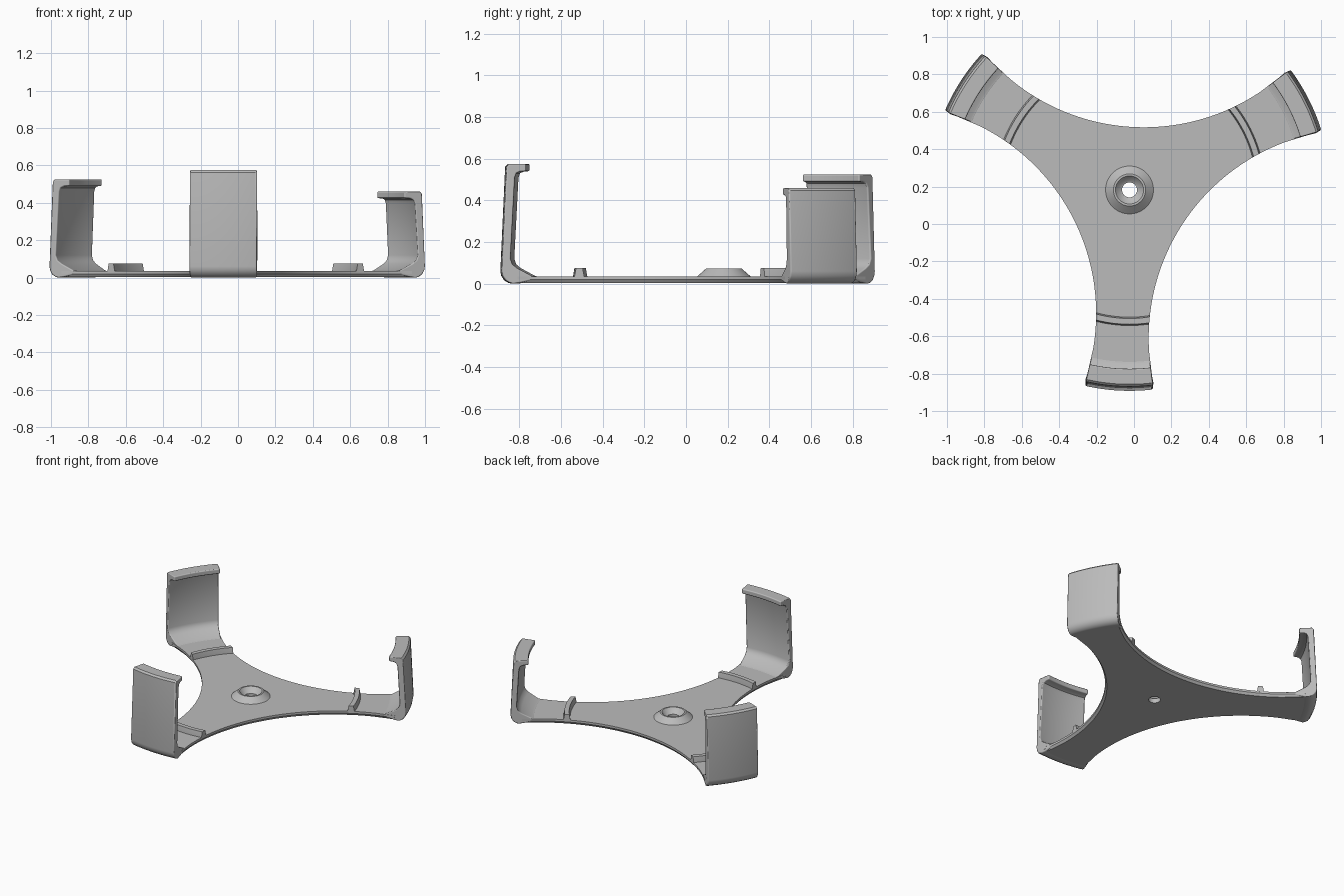
import bpy
import bmesh
from math import sin, cos, sqrt, pi, radians, asin, atan2

if "Cube" in bpy.data.objects:
    bpy.data.objects.remove(bpy.data.objects["Cube"], do_unlink=True)

HUB = (-0.024, 0.182)       # centre of the three arms
ARC_DIST, ARC_R = 1.455, 1.118   # concave arcs between the arms
ARM_HALF = 0.18
PLATE_TOP = 0.035

grey = bpy.data.materials.new("light_grey")
grey.use_nodes = True
colour = (0.5, 0.5, 0.5, 1)
grey.diffuse_color = colour
grey.node_tree.nodes["Principled BSDF"].inputs["Base Color"].default_value = colour


def finish(name, bm, bevel=0):
    bmesh.ops.recalc_face_normals(bm, faces=bm.faces)
    mesh = bpy.data.meshes.new(name)
    bm.to_mesh(mesh)
    bm.free()
    obj = bpy.data.objects.new(name, mesh)
    bpy.context.collection.objects.link(obj)
    mesh.materials.append(grey)
    bpy.ops.object.select_all(action="DESELECT")
    obj.select_set(True)
    bpy.context.view_layer.objects.active = obj
    bpy.ops.object.shade_smooth_by_angle(angle=radians(32))
    if bevel:
        mod = obj.modifiers.new("soft_edges", "BEVEL")
        mod.width = bevel
        mod.segments = 3
        mod.limit_method = "ANGLE"
        mod.angle_limit = radians(50)
        mod.harden_normals = True
    return obj


def loft(bm, rings, closed=True):
    """Join equal point rings with quads; each ring is a closed loop."""
    loops = [[bm.verts.new(p) for p in ring] for ring in rings]
    pairs = list(zip(loops, loops[1:] + loops[:1])) if closed else list(zip(loops, loops[1:]))
    for a, b in pairs:
        for i in range(len(a)):
            j = (i + 1) % len(a)
            bm.faces.new((a[i], a[j], b[j], b[i]))
    return loops


def half_width(r):
    """Half width of an arm at distance r from the hub."""
    along = r
    for _ in range(4):
        w = ARC_DIST * sin(pi / 3) - sqrt(ARC_R ** 2 - (along - ARC_DIST / 2) ** 2)
        w = min(w, ARM_HALF)
        along = sqrt(r * r - w * w)
    return w


def sweep(name, profile, direction, bevel=0, steps=16):
    """Sweep an (r, z) profile around the hub across the width of an arm."""
    rings = []
    for k in range(steps + 1):
        t = 2 * k / steps - 1
        ring = []
        for r, z in profile:
            a = direction + t * asin(half_width(r) / r)
            ring.append((HUB[0] + r * cos(a), HUB[1] + r * sin(a), z))
        rings.append(ring)
    bm = bmesh.new()
    loops = loft(bm, rings, closed=False)
    bm.faces.new(loops[0])
    bm.faces.new(loops[-1])
    return finish(name, bm, bevel)


def outline(inset):
    """Plan of the plate as points relative to the hub."""
    pts = []
    limit = radians(43.3)
    for arm in ARMS:
        mid = arm + pi / 3
        side = []
        for k in range(41):
            a = mid + pi + limit * (1 - k / 20)
            side.append((ARC_DIST * cos(mid) + (ARC_R + inset) * cos(a),
                         ARC_DIST * sin(mid) + (ARC_R + inset) * sin(a)))
        pts += side
        # rounded arm end
        x, y = side[-1]
        r, start, tip = sqrt(x * x + y * y), atan2(y, x), arm + 2 * pi / 3
        half = (tip - start + pi) % (2 * pi) - pi
        for k in range(1, 8):
            a = tip - half * (1 - k / 4)
            pts.append((r * cos(a), r * sin(a)))
    return pts


def circle(r, z, angles):
    return [(HUB[0] + r * cos(a), HUB[1] + r * sin(a), z) for a in angles]


ARMS = [radians(27 + 120 * k) for k in range(3)]

# Three-armed plate with a chamfered lower edge and a central hole
plan = outline(0)
angles = [atan2(y, x) for x, y in plan]
rings = [circle(0.04, PLATE_TOP, angles)]
for inset, z in ((0, PLATE_TOP), (0, 0.02), (0.012, 0.003)):
    rings.append([(HUB[0] + x, HUB[1] + y, z) for x, y in outline(inset)])
rings.append(circle(0.04, 0.003, angles))
bm = bmesh.new()
loft(bm, rings)
finish("base_plate", bm)

# Countersunk boss around the hole
around = [2 * pi * k / 64 for k in range(64)]
boss = [(0.128, 0.03), (0.128, PLATE_TOP), (0.086, 0.072), (0.075, 0.072),
        (0.05, 0.04), (0.041, 0.036), (0.041, 0.03)]
bm = bmesh.new()
loft(bm, [circle(r, z, around) for r, z in boss])
finish("screw_boss", bm)

# Hooked clips of different heights, and a low rib across each arm
names = ("left", "right", "front")
for name, arm, top in zip(names, ARMS, (0.46, 0.525, 0.575)):
    lean = 0.045 * (top - 0.06)
    outer, inner = 1.074 - lean, 1.034 - lean
    clip = [
        (0.915, 0.02), (0.915, PLATE_TOP), (0.93, 0.038), (1.0, 0.075),
        (1.022, 0.093), (1.032, 0.12),
        (inner, top - 0.065), (inner - 0.008, top - 0.045), (inner - 0.025, top - 0.037),
        (0.956, top - 0.035), (0.956, top),
        (outer - 0.012, top), (outer, top - 0.012),
        (1.074, 0.06), (1.07, 0.038), (1.056, 0.016), (1.036, 0.004), (1.02, 0), (0.99, 0.003),
    ]
    sweep(name + "_clip", clip, arm, bevel=0.008)
    rib = [(0.68, 0.03), (0.68, PLATE_TOP), (0.687, 0.074), (0.718, 0.074),
           (0.725, PLATE_TOP), (0.725, 0.03)]
    sweep(name + "_rib", rib, arm)
